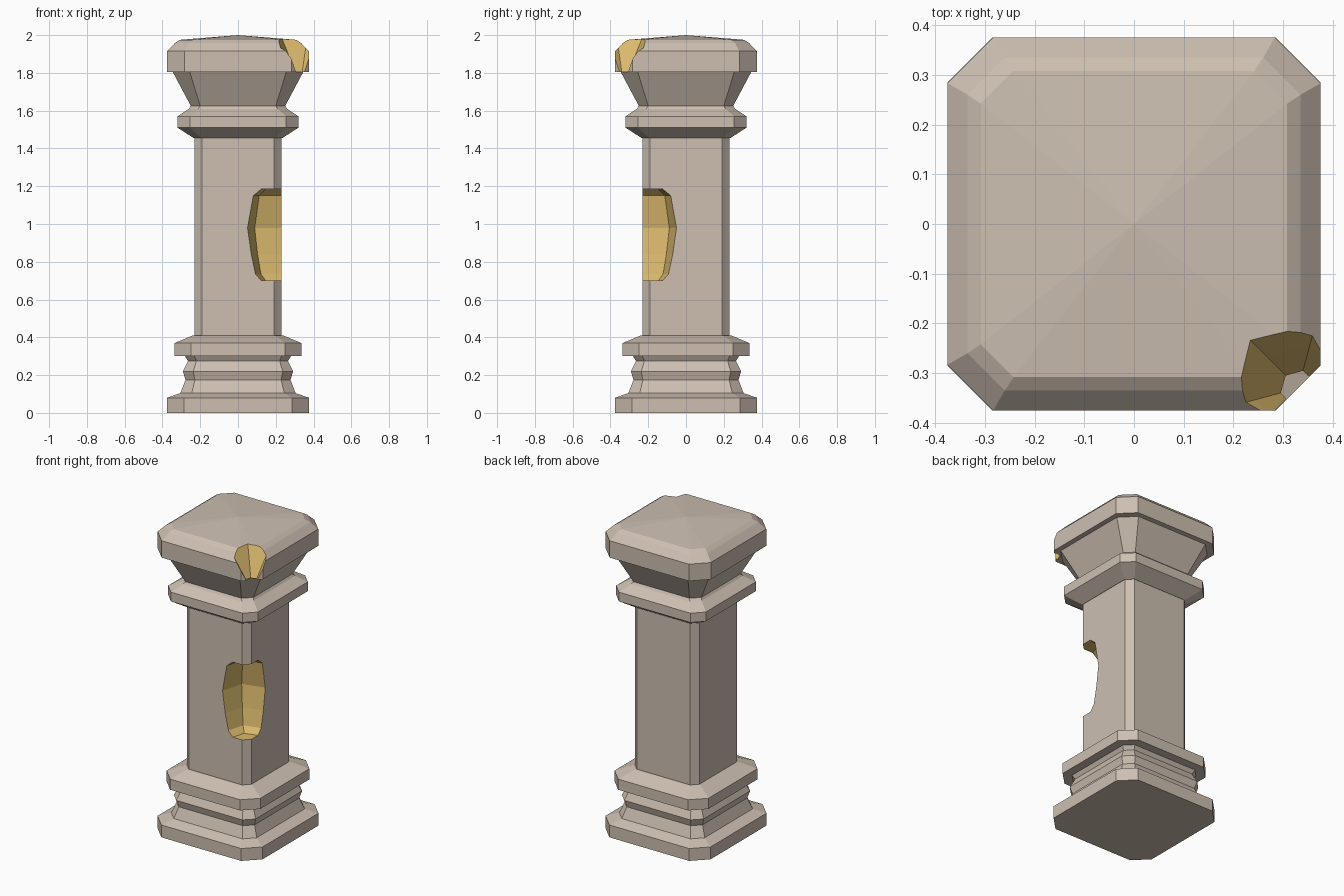
import bpy, bmesh, math
from mathutils import Vector

cube = bpy.data.objects.get("Cube")
if cube:
    bpy.data.objects.remove(cube)


def material(name, rgb):
    m = bpy.data.materials.new(name)
    m.use_nodes = True
    m.diffuse_color = (*rgb, 1)
    m.node_tree.nodes["Principled BSDF"].inputs["Base Color"].default_value = (*rgb, 1)
    return m


stone = material("warm grey stone", (0.61, 0.52, 0.44))
sandstone = material("golden broken stone", (0.70, 0.48, 0.15))


def loft(name, rings, mat_index=0):
    """Skin a stack of rings (lists of points) into a closed solid."""
    bm = bmesh.new()
    loops = [[bm.verts.new(p) for p in ring] for ring in rings]
    n = len(loops[0])
    for low, high in zip(loops, loops[1:]):
        for i in range(n):
            j = (i + 1) % n
            bm.faces.new((low[i], low[j], high[j], high[i]))
    bm.faces.new(loops[0][::-1])
    top = bm.faces.new(loops[-1])
    if name == "capital":  # shallow pyramid on the flat top
        bmesh.ops.poke(bm, faces=[top])
        peak = max(bm.verts, key=lambda v: (len(v.link_edges), v.co.z))
        peak.co.z = 2.0
    bmesh.ops.recalc_face_normals(bm, faces=bm.faces)
    for f in bm.faces:
        f.material_index = mat_index
    mesh = bpy.data.meshes.new(name)
    bm.to_mesh(mesh)
    bm.free()
    mesh.materials.append(stone)
    mesh.materials.append(sandstone)
    ob = bpy.data.objects.new(name, mesh)
    bpy.context.collection.objects.link(ob)
    return ob


def chamfered_square(z, w, c):
    """Square ring of half width w with corners cut back by c."""
    k = w - c
    return [(w, -k, z), (w, k, z), (k, w, z), (-k, w, z),
            (-w, k, z), (-w, -k, z), (-k, -w, z), (k, -w, z)]


def moulding(name, profile):
    return loft(name, [chamfered_square(*p) for p in profile])


def chip(target, distance, profile):
    """Break a six-sided faceted bite out of the front left corner."""
    inward = Vector((-1, 1, 0)).normalized()
    centre = -inward * distance
    start = math.atan2(inward.y, inward.x)
    rings = []
    for z, r in profile:
        angles = [start + i * math.pi / 3 for i in range(6)]
        rings.append([(centre.x + r * math.cos(a), centre.y + r * math.sin(a), z)
                      for a in angles])
    cutter = loft("chip_cutter", rings, 1)
    cutter.hide_render = True
    mod = target.modifiers.new("chip", 'BOOLEAN')
    mod.operation = 'DIFFERENCE'
    mod.solver = 'EXACT'
    mod.object = cutter
    bpy.context.view_layer.objects.active = target
    bpy.ops.object.modifier_apply(modifier=mod.name)
    bpy.data.objects.remove(cutter)


# Base: plinth, waisted neck and upper ring
moulding("base", [
    (0, .375, .09), (.08, .375, .09), (.105, .305, .06), (.175, .278, .05),
    (.22, .292, .055), (.275, .265, .045), (.30, .28, .05), (.301, .335, .085),
    (.37, .335, .085), (.41, .24, .045)])

# Shaft
shaft = moulding("shaft", [(.41, .23, .04), (1.455, .23, .04)])

# Capital: collar, flared neck and cap
capital = moulding("capital", [
    (1.455, .235, .042), (1.51, .32, .065), (1.57, .32, .065), (1.61, .26, .05),
    (1.625, .25, .05), (1.804, .345, .09), (1.806, .375, .092), (1.915, .375, .092),
    (1.957, .335, .075), (1.975, .308, .066)])

# Broken corners
chip(shaft, .297, [(.70, .09), (.735, .125), (.84, .15), (.98, .172),
                   (1.15, .138), (1.185, .09)])
chip(capital, .467, [(1.785, .025), (1.82, .045), (1.90, .09), (1.985, .14),
                     (2.05, .16)])
